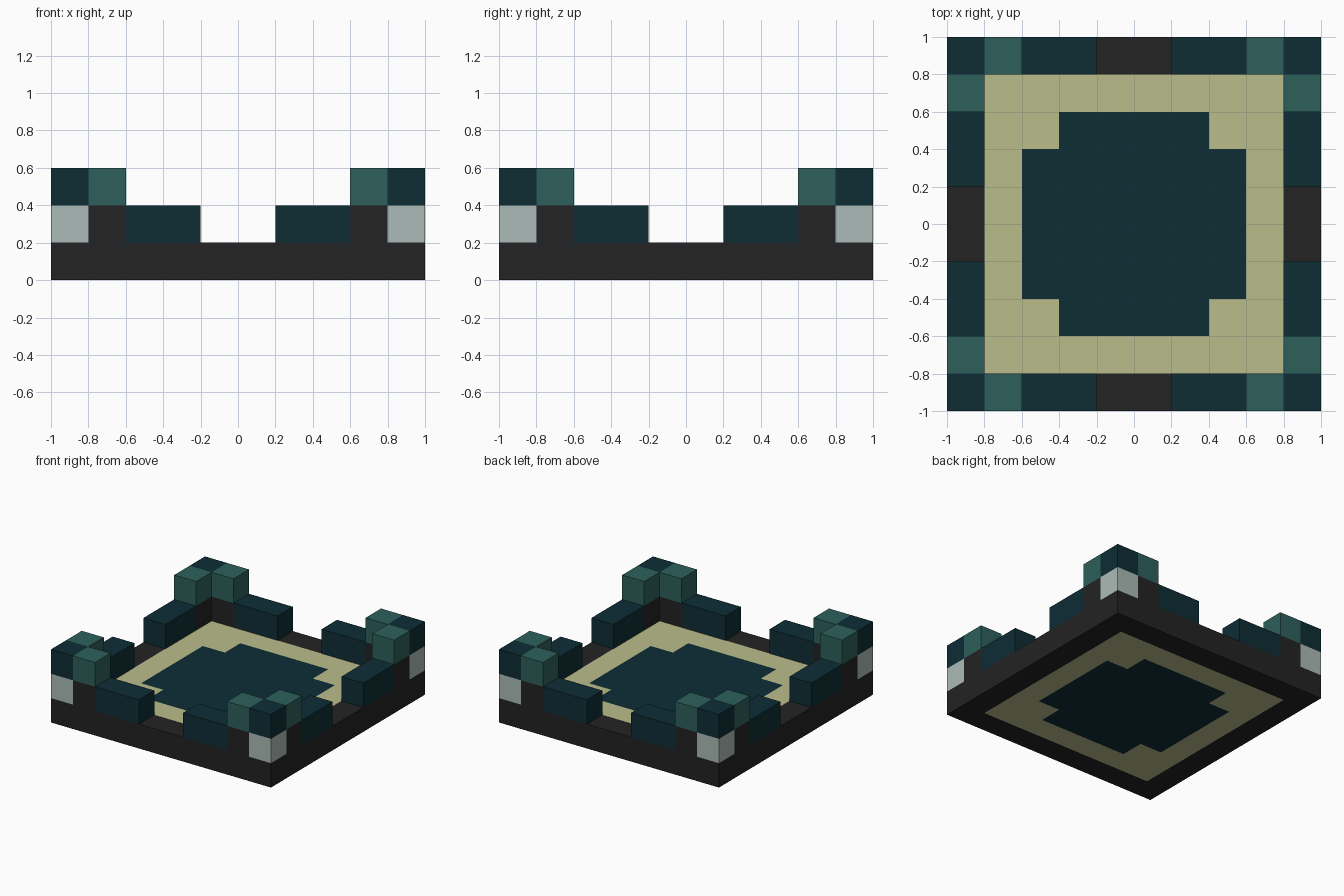
import bpy
import bmesh
from mathutils import Matrix, Vector

if "Cube" in bpy.data.objects:
    bpy.data.objects.remove(bpy.data.objects["Cube"], do_unlink=True)

U = 0.2  # edge of one building block


def material(name, srgb):
    """Flat colour from 8-bit screen values, stored as linear."""
    linear = [((c / 255 + 0.055) / 1.055) ** 2.4 for c in srgb]
    mat = bpy.data.materials.new(name)
    mat.use_nodes = True
    mat.diffuse_color = (*linear, 1)
    mat.node_tree.nodes["Principled BSDF"].inputs["Base Color"].default_value = (*linear, 1)
    return mat


charcoal = material("charcoal", (35, 35, 35))
sand = material("sand", (186, 190, 139))
deep_teal = material("deep teal", (13, 45, 53))
teal = material("teal", (45, 96, 92))
pale_grey = material("pale grey", (171, 187, 183))


def add_object(name, bm, mats):
    mesh = bpy.data.meshes.new(name)
    bm.to_mesh(mesh)
    bm.free()
    for mat in mats:
        mesh.materials.append(mat)
    obj = bpy.data.objects.new(name, mesh)
    bpy.context.collection.objects.link(obj)
    return obj


def quad_blocks(name, mat, low, high):
    """Box between two corners in block units, mirrored to all four quarters."""
    low, high = Vector(low) * U, Vector(high) * U
    bm = bmesh.new()
    place = Matrix.Translation((low + high) / 2) @ Matrix.Diagonal((*(high - low), 1))
    bmesh.ops.create_cube(bm, size=1, matrix=place)
    mirror = add_object(name, bm, [mat]).modifiers.new("Mirror", 'MIRROR')
    mirror.use_axis = (True, True, False)
    mirror.use_mirror_merge = False


# Base slab: dark rim, sand ring and stepped centre running through its thickness
bm = bmesh.new()
bmesh.ops.create_grid(bm, x_segments=10, y_segments=10, size=1,
                      matrix=Matrix.Translation((0, 0, U)))
for face in bm.faces:
    near, far = sorted(abs(c) / U for c in face.calc_center_median()[:2])
    face.material_index = 0 if far > 4 else 2 if far < 3 and near < 2 else 1
base = add_object("base_slab", bm, [charcoal, sand, deep_teal])
solidify = base.modifiers.new("Solidify", 'SOLIDIFY')
solidify.thickness = U
solidify.offset = -1

# Corner columns: pale stone with a dark cap
quad_blocks("corner_stone", pale_grey, (4, 4, 1), (5, 5, 2))
quad_blocks("corner_cap", deep_teal, (4, 4, 2), (5, 5, 3))

# Pillars, their caps and the low walls along both directions
for side, swap in (("front_back", False), ("side", True)):
    def along(a, b, c):
        return (b, a, c) if swap else (a, b, c)

    quad_blocks(side + "_pillar", charcoal, along(3, 4, 1), along(4, 5, 2))
    quad_blocks(side + "_pillar_cap", teal, along(3, 4, 2), along(4, 5, 3))
    quad_blocks(side + "_low_wall", deep_teal, along(1, 4, 1), along(3, 5, 2))
